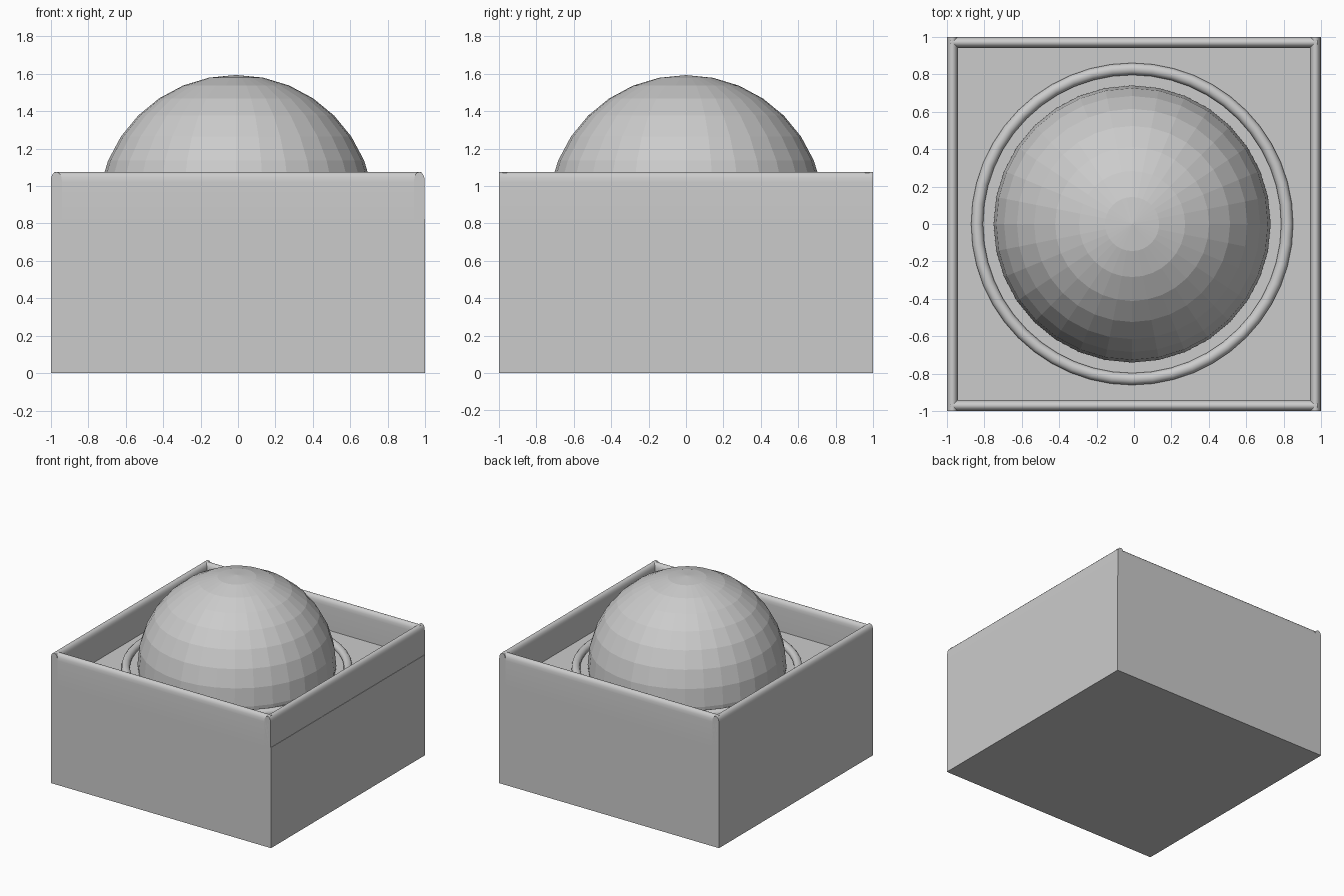
import bpy, bmesh, math
from mathutils import Matrix

if "Cube" in bpy.data.objects:
    bpy.data.objects.remove(bpy.data.objects["Cube"])

FLOOR, TOP = 0.825, 1.075


def finish(name, bm, smooth=False):
    bmesh.ops.recalc_face_normals(bm, faces=bm.faces)
    mesh = bpy.data.meshes.new(name)
    bm.to_mesh(mesh)
    bm.free()
    obj = bpy.data.objects.new(name, mesh)
    bpy.context.collection.objects.link(obj)
    if smooth:
        bpy.context.view_layer.objects.active = obj
        obj.select_set(True)
        bpy.ops.object.shade_smooth_by_angle(angle=math.radians(35))
        obj.select_set(False)
    return obj


# Solid box body
bm = bmesh.new()
bmesh.ops.create_cube(bm, size=1, matrix=Matrix.Translation((0, 0, FLOOR / 2))
                      @ Matrix.Diagonal((2, 2, FLOOR, 1)))
finish("body", bm)


# Rim wall: rounded-top profile (distance from centre, height) swept along one side
def rim_wall(name, angle, half_length, outer=1.0, inner=0.94):
    profile = [(inner, FLOOR - 0.02), (outer, FLOOR - 0.02), (outer, 1.02)]
    mid, half = (outer + inner) / 2, (outer - inner) / 2
    for i in range(1, 8):
        a = math.pi * i / 8
        s = math.sin(a) ** 0.8
        profile.append((mid + half * math.cos(a), 1.02 + (TOP - 1.02) * s))
    profile.append((inner, 1.02))
    bm = bmesh.new()
    face = bm.faces.new([bm.verts.new((d, -half_length, z)) for d, z in profile])
    ext = bmesh.ops.extrude_face_region(bm, geom=[face], use_keep_orig=True)
    verts = [g for g in ext["geom"] if isinstance(g, bmesh.types.BMVert)]
    bmesh.ops.translate(bm, verts=verts, vec=(0, 2 * half_length, 0))
    bm.transform(Matrix.Rotation(math.radians(angle), 4, 'Z'))
    finish(name, bm, smooth=True)


rim_wall("right_rim", 0, 1.0, outer=0.997)
rim_wall("left_rim", 180, 1.0)
rim_wall("back_rim", 90, 0.98)
rim_wall("front_rim", -90, 0.98)

# Faceted ball set into the floor
bm = bmesh.new()
bmesh.ops.create_uvsphere(bm, u_segments=32, v_segments=16, radius=0.74,
                          matrix=Matrix.Translation((-0.01, 0, 0.853)))
finish("ball", bm)

# Ring around the ball
bpy.ops.mesh.primitive_torus_add(major_segments=48, minor_segments=12,
                                 major_radius=0.828, minor_radius=0.032,
                                 location=(-0.01, 0, 0.835))
ring = bpy.context.object
ring.name = "ball_ring"
bpy.ops.object.shade_smooth_by_angle(angle=math.radians(35))
